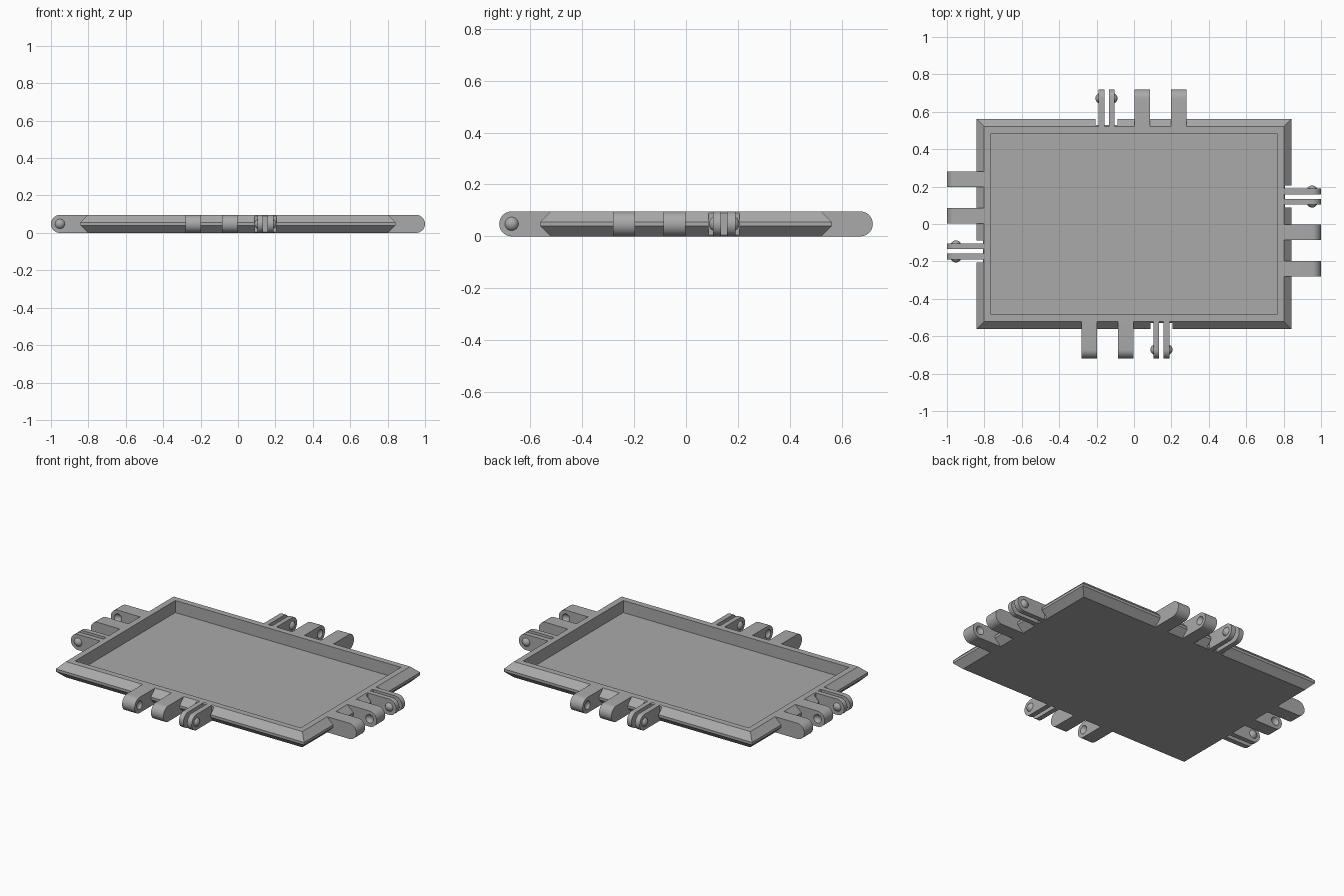
import bpy, bmesh, math
from mathutils import Matrix, Vector

cube = bpy.data.objects.get("Cube")
if cube:
    bpy.data.objects.remove(cube, do_unlink=True)

grey = bpy.data.materials.new("light grey plastic")
grey.use_nodes = True
COLOR = (0.4, 0.4, 0.4, 1)
grey.diffuse_color = COLOR
grey.node_tree.nodes["Principled BSDF"].inputs["Base Color"].default_value = COLOR

HX, HY = 0.842, 0.562      # half size of the tray at its widest
HEIGHT = 0.096
CHAMFER = 0.04
RADIUS = HEIGHT / 2        # rounded hinge tips
REACH = 0.158              # hinge length beyond the tray edge
AXIS = REACH - RADIUS      # pivot distance beyond the tray edge
DOME_R, DOME_H = 0.026, 0.016
SPHERE_R = (DOME_R ** 2 + DOME_H ** 2) / (2 * DOME_H)

SIDES = [("back", 0, HY), ("left", -90, HX), ("front", 180, HY), ("right", 90, HX)]
KNUCKLES = [("inner", 0.002, 0.086, 1), ("outer", 0.197, 0.282, -1)]
PRONGS = [("first", -0.19, -0.159, -1), ("second", -0.134, -0.104, 1)]


def make(name, bm, place=None):
    bmesh.ops.recalc_face_normals(bm, faces=bm.faces)
    mesh = bpy.data.meshes.new(name)
    bm.to_mesh(mesh)
    bm.free()
    if place:
        mesh.transform(place)
    mesh.materials.append(grey)
    ob = bpy.data.objects.new(name, mesh)
    bpy.context.collection.objects.link(ob)
    return ob


def activate(ob):
    bpy.ops.object.select_all(action='DESELECT')
    ob.select_set(True)
    bpy.context.view_layer.objects.active = ob


def cut(ob, cutter):
    cutter.hide_render = True
    mod = ob.modifiers.new("cut", 'BOOLEAN')
    mod.operation = 'DIFFERENCE'
    mod.solver = 'EXACT'
    mod.object = cutter
    activate(ob)
    bpy.ops.object.modifier_apply(modifier=mod.name)
    bpy.data.objects.remove(cutter, do_unlink=True)


def smooth(ob):
    activate(ob)
    bpy.ops.object.shade_smooth_by_angle(angle=math.radians(30))


def tray():
    # Chamfered outside, flat rim and a sunken floor, as stacked rectangles
    rings = [(CHAMFER, 0), (0, CHAMFER), (0, HEIGHT - CHAMFER), (CHAMFER, HEIGHT),
             (0.077, HEIGHT), (0.077, 0.022)]
    bm = bmesh.new()
    loops = [[bm.verts.new((sx * (HX - inset), sy * (HY - inset), z))
              for sx, sy in ((-1, -1), (1, -1), (1, 1), (-1, 1))] for inset, z in rings]
    for low, high in zip(loops, loops[1:]):
        for i in range(4):
            j = (i + 1) % 4
            bm.faces.new((low[i], low[j], high[j], high[i]))
    bm.faces.new(loops[0])
    bm.faces.new(loops[-1])
    return make("tray", bm)


def tab(name, x0, x1, place):
    # Flat bar with a half-round tip, extruded along the hinge axis
    bm = bmesh.new()
    outline = [(-0.06, 0)]
    for i in range(25):
        a = -math.pi / 2 + math.pi * i / 24
        outline.append((AXIS + RADIUS * math.cos(a), RADIUS + RADIUS * math.sin(a)))
    outline.append((-0.06, HEIGHT))
    face = bm.faces.new([bm.verts.new((x0, y, z)) for y, z in outline])
    ext = bmesh.ops.extrude_face_region(bm, geom=[face])
    bmesh.ops.translate(bm, vec=(x1 - x0, 0, 0),
                        verts=[v for v in ext["geom"] if isinstance(v, bmesh.types.BMVert)])
    return make(name, bm, place)


def ball(name, x, place, keep=0):
    # Sphere on the pivot; keep = side of the tab on which only a cap remains
    bm = bmesh.new()
    centre = Vector((x - keep * (SPHERE_R - DOME_H) if keep else x, AXIS, RADIUS))
    turn = Matrix.Rotation(math.pi / 2, 4, 'Y')
    bmesh.ops.create_uvsphere(bm, u_segments=32, v_segments=24, radius=SPHERE_R,
                              matrix=Matrix.Translation(centre) @ turn)
    if keep:
        bmesh.ops.bisect_plane(bm, geom=bm.verts[:] + bm.edges[:] + bm.faces[:],
                               plane_co=(x, 0, 0), plane_no=(keep, 0, 0), clear_inner=True)
        bmesh.ops.holes_fill(bm, edges=[e for e in bm.edges if e.is_boundary])
    return make(name, bm, place)


def box(name, x0, x1, y0, y1, place):
    bm = bmesh.new()
    size = Matrix.Diagonal((x1 - x0, y1 - y0, 0.3, 1))
    bmesh.ops.create_cube(bm, size=1, matrix=Matrix.Translation(
        ((x0 + x1) / 2, (y0 + y1) / 2, RADIUS)) @ size)
    return make(name, bm, place)


body = tray()
for side, angle, edge in SIDES:
    place = Matrix.Rotation(math.radians(angle), 4, 'Z') @ Matrix.Translation((0, edge, 0))
    # Clearance notch for the springy prongs
    cut(body, box("notch_cutter", -0.207, -0.087, -0.034, 0.1, place))
    # Wide knuckles with a socket facing the gap between them
    for label, x0, x1, face in KNUCKLES:
        knuckle = tab(f"{side}_{label}_knuckle", x0, x1, place)
        wall = x1 if face > 0 else x0
        cut(knuckle, ball("socket_cutter", wall + face * (SPHERE_R - DOME_H), place))
        smooth(knuckle)
    # Thin prongs with a domed pin on their outer faces
    for label, x0, x1, face in PRONGS:
        smooth(tab(f"{side}_{label}_prong", x0, x1, place))
        pin = ball(f"{side}_{label}_pin", x1 if face > 0 else x0, place, face)
        smooth(pin)
